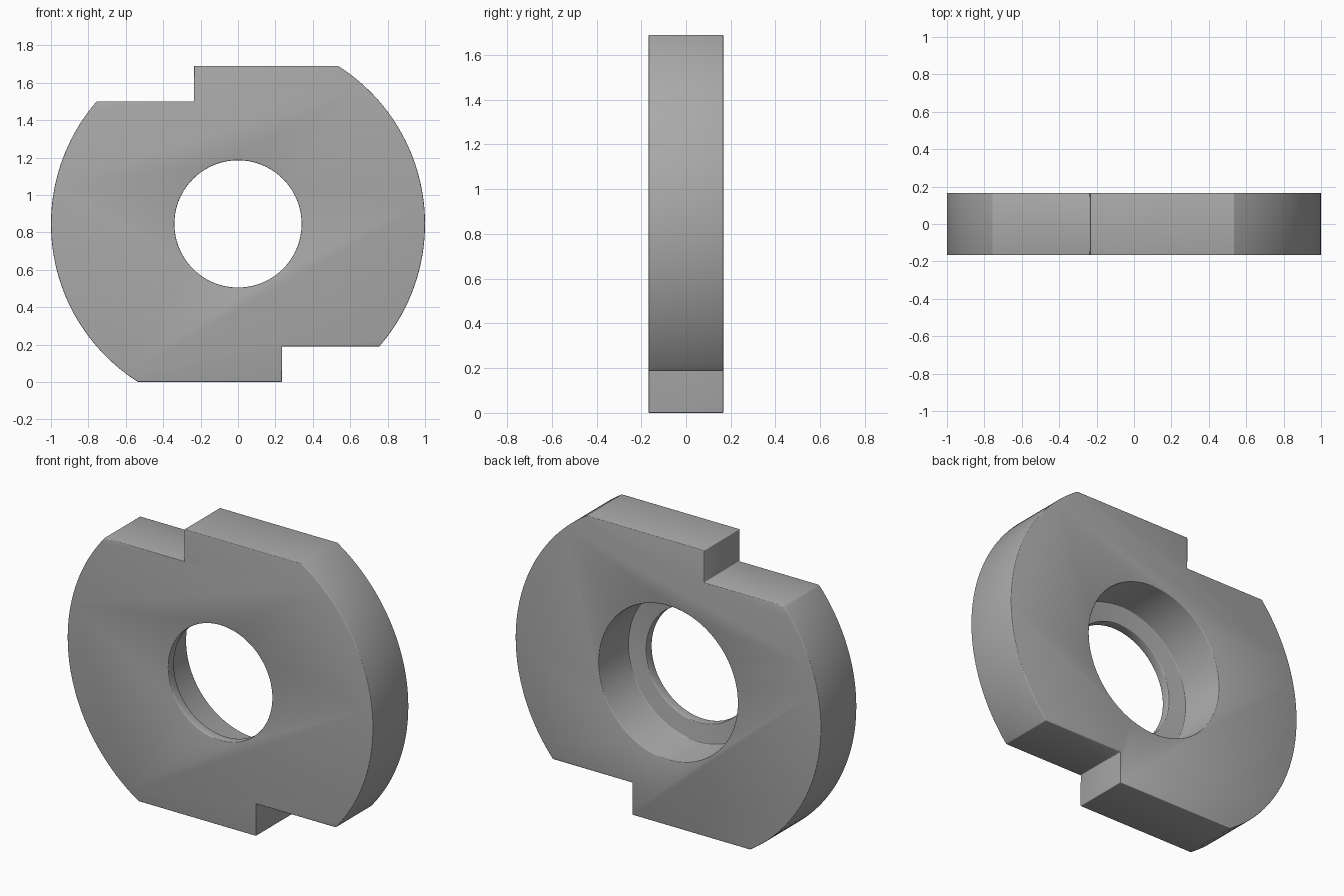
import bpy, bmesh, math

if "Cube" in bpy.data.objects:
    bpy.data.objects.remove(bpy.data.objects["Cube"], do_unlink=True)

RADIUS, HALF_DEPTH = 1.0, 0.167
TALL, LOW, STEP_X = 0.845, 0.655, 0.235   # flats above centre, and step position
HOLE_R, BORE_R, LIP = 0.34, 0.455, 0.055
SEGMENTS = 128

steel = bpy.data.materials.new("plain grey")
steel.use_nodes = True
grey = (0.4, 0.4, 0.4, 1)
steel.diffuse_color = grey
steel.node_tree.nodes["Principled BSDF"].inputs["Base Color"].default_value = grey


def prism(name, points, y0, y1):
    """Extrude an outline in the x-z plane from y0 to y1."""
    bm = bmesh.new()
    face = bm.faces.new([bm.verts.new((x, y0, z + TALL)) for x, z in points])
    out = bmesh.ops.extrude_face_region(bm, geom=[face])
    verts = [g for g in out["geom"] if isinstance(g, bmesh.types.BMVert)]
    bmesh.ops.translate(bm, verts=verts, vec=(0, y1 - y0, 0))
    bmesh.ops.recalc_face_normals(bm, faces=bm.faces)
    mesh = bpy.data.meshes.new(name)
    bm.to_mesh(mesh)
    bm.free()
    mesh.materials.append(steel)
    obj = bpy.data.objects.new(name, mesh)
    bpy.context.collection.objects.link(obj)
    return obj


def arc(radius, start, end, count):
    return [(radius * math.cos(start + (end - start) * i / count),
             radius * math.sin(start + (end - start) * i / count))
            for i in range(count + 1)]


# Half outline: right-hand arc, tall flat, step; the other half is its half turn
half = arc(RADIUS, -math.asin(LOW), math.asin(TALL), 48)
half += [(-STEP_X, TALL), (-STEP_X, LOW)]
outline = half + [(-x, -z) for x, z in half]
body = prism("stepped_disc", outline, -HALF_DEPTH, HALF_DEPTH)

# Through hole, and wider counterbore open at the back
full = math.tau * (1 - 1 / SEGMENTS)
cutters = [
    prism("hole_cutter", arc(HOLE_R, 0, full, SEGMENTS - 1), -1, 1),
    prism("counterbore_cutter", arc(BORE_R, 0, full, SEGMENTS - 1), LIP - HALF_DEPTH, 1),
]
bpy.context.view_layer.objects.active = body
body.select_set(True)
for cutter in cutters:
    cutter.hide_render = True
    mod = body.modifiers.new(cutter.name, "BOOLEAN")
    mod.operation, mod.solver, mod.object = "DIFFERENCE", "EXACT", cutter
    bpy.ops.object.modifier_apply(modifier=mod.name)
    bpy.data.objects.remove(cutter, do_unlink=True)

# Slightly eased edges
bevel = body.modifiers.new("eased_edges", "BEVEL")
bevel.width, bevel.segments = 0.01, 3
bevel.limit_method, bevel.angle_limit = "ANGLE", math.radians(45)
bpy.ops.object.modifier_apply(modifier=bevel.name)
bpy.ops.object.shade_smooth_by_angle(angle=math.radians(31))
